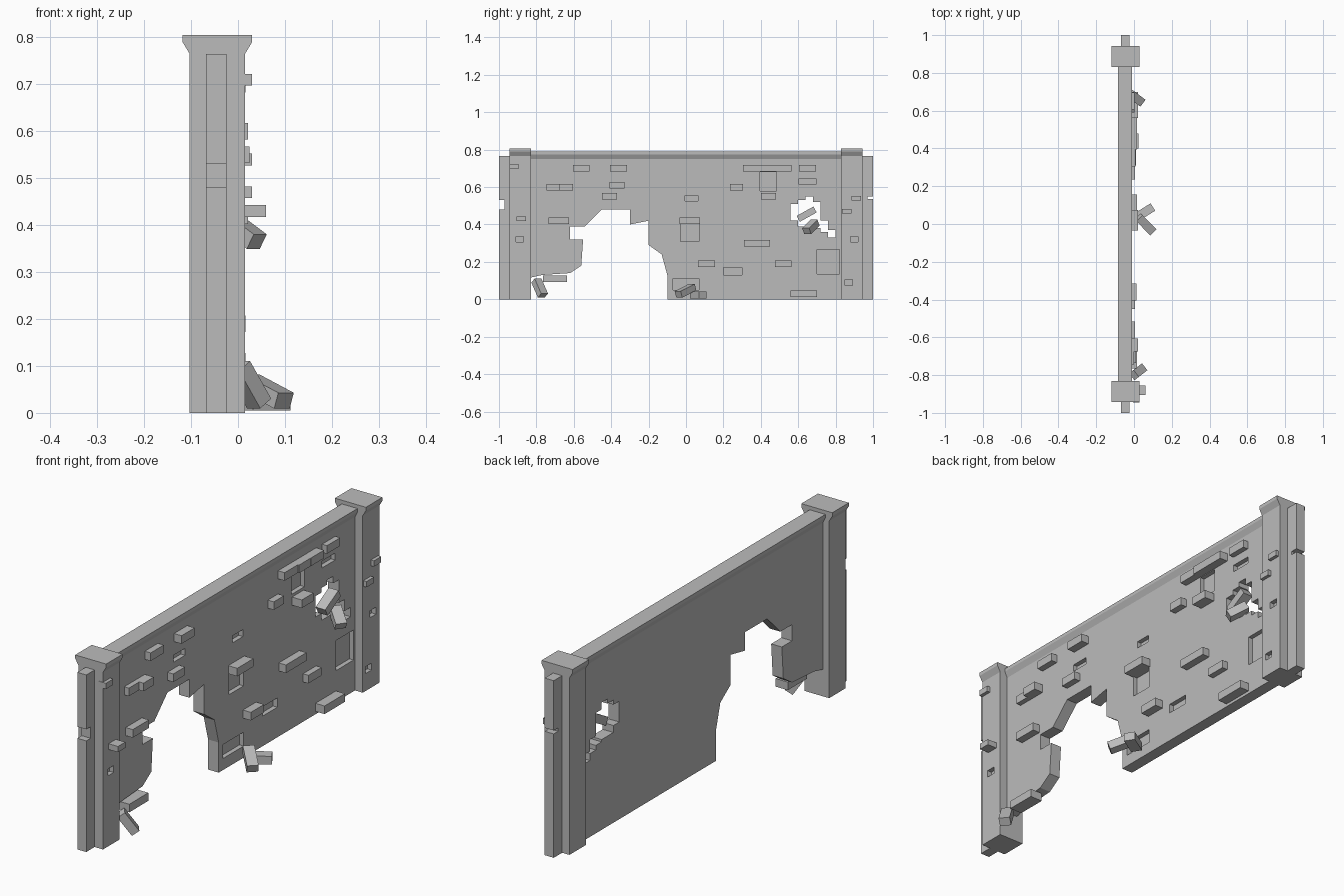
import bpy, bmesh, random
from mathutils import Vector

random.seed(3)
default_cube = bpy.data.objects.get("Cube")
if default_cube:
    bpy.data.objects.remove(default_cube, do_unlink=True)

stone = bpy.data.materials.new("grey stone")
stone.use_nodes = True
grey = (0.5, 0.5, 0.5, 1)
stone.diffuse_color = grey
stone.node_tree.nodes["Principled BSDF"].inputs["Base Color"].default_value = grey


def add_prism(bm, outline, axis, start, end):
    """Extrude a flat outline along x (outline in y, z) or along y (outline in x, z)."""
    along_x = axis == "x"
    verts = [bm.verts.new((start, a, b) if along_x else (a, start, b)) for a, b in outline]
    face = bm.faces.new(verts)
    extruded = bmesh.ops.extrude_face_region(bm, geom=[face])["geom"]
    moved = [item for item in extruded if isinstance(item, bmesh.types.BMVert)]
    offset = Vector((end - start, 0, 0)) if along_x else Vector((0, end - start, 0))
    bmesh.ops.translate(bm, vec=offset, verts=moved)


def add_block(bm, back, front, y, z, width, height):
    """Box between two x positions, centred on y and z."""
    left, right = y - width / 2, y + width / 2
    bottom, top = z - height / 2, z + height / 2
    outline = [(left, bottom), (right, bottom), (right, top), (left, top)]
    add_prism(bm, outline, "x", back, front)


def finish(bm, name):
    """Turn the bmesh into a stone object."""
    bmesh.ops.recalc_face_normals(bm, faces=bm.faces)
    mesh = bpy.data.meshes.new(name)
    bm.to_mesh(mesh)
    bm.free()
    mesh.materials.append(stone)
    part = bpy.data.objects.new(name, mesh)
    bpy.context.collection.objects.link(part)
    return part


def carve(part, cutter_bm):
    """Subtract the cutter from the part and discard it."""
    cutter = finish(cutter_bm, "cutter")
    cutter.hide_render = True
    modifier = part.modifiers.new("carve", "BOOLEAN")
    modifier.operation = "DIFFERENCE"
    modifier.solver = "EXACT"
    modifier.object = cutter
    bpy.context.view_layer.objects.active = part
    bpy.ops.object.modifier_apply(modifier=modifier.name)
    bpy.data.objects.remove(cutter, do_unlink=True)


def mirrored(half, centre):
    """Close a half profile by reflecting it across a vertical centre line."""
    return half + [(centre * 2 - x, z) for x, z in reversed(half)]


wall_centre = -0.0475
wall_face = -0.022
pillar_centre = -0.044
pillar_face = 0.015
socket_depth = 0.02
clear = 0.2          # cutters reach this far past the stone

# Wall with a flared coping along the top
bm = bmesh.new()
half_wall = [(wall_face, 0), (wall_face, 0.75), (-0.01, 0.775), (-0.01, 0.789)]
add_prism(bm, mirrored(half_wall, wall_centre), "y", -0.84, 0.84)
wall = finish(bm, "wall")

# Collapsed archway
bm = bmesh.new()
archway = [(-0.9, -0.1), (-0.9, 0.1), (-0.77, 0.13), (-0.62, 0.14), (-0.56, 0.18),
           (-0.55, 0.32), (-0.62, 0.32), (-0.62, 0.39), (-0.54, 0.39), (-0.5, 0.43),
           (-0.45, 0.48), (-0.3, 0.48), (-0.3, 0.4), (-0.2, 0.42), (-0.2, 0.29),
           (-0.13, 0.24), (-0.1, 0.13), (-0.1, -0.1)]
add_prism(bm, archway, "x", -clear, clear)

# Ragged hole, stepped in even columns with a bottom and a top each
columns = [(0.42, 0.51), (0.39, 0.53), (0.39, 0.55), (0.38, 0.52), (0.36, 0.42), (0.33, 0.37)]
hole_floor, hole_roof = [], []
for i, (bottom, top) in enumerate(columns):
    left = 0.56 + i * 0.04
    right = left + 0.04
    hole_floor += [(left, bottom), (right, bottom)]
    hole_roof += [(left, top), (right, top)]
add_prism(bm, hole_floor + hole_roof[::-1], "x", -clear, clear)

# Sockets of missing bricks: y, z, width, height
for socket in [(-0.37, 0.61, 0.08, 0.03), (0.03, 0.54, 0.07, 0.03), (0.02, 0.36, 0.1, 0.1),
               (0.25, 0.15, 0.1, 0.04), (0.44, 0.63, 0.09, 0.1), (0.65, 0.63, 0.09, 0.03),
               (0.76, 0.2, 0.12, 0.13), (0, 0.08, 0.14, 0.06)]:
    add_block(bm, wall_face - socket_depth, clear, *socket)
carve(wall, bm)

# Bricks standing proud of the wall, by course: height, brick width, positions
bm = bmesh.new()
for z, width, places in [(0.7, 0.09, (-0.56, -0.36, 0.35, 0.44, 0.52, 0.65)),
                         (0.6, 0.07, (-0.71, -0.64, 0.27)),
                         (0.55, 0.08, (-0.41, 0.44)),
                         (0.42, 0.11, (-0.68, 0.02)),
                         (0.3, 0.14, (0.38,)),
                         (0.19, 0.09, (0.11, 0.52)),
                         (0.11, 0.13, (-0.7,)),
                         (0.03, 0.14, (0.63,))]:
    for y in places:
        front = random.uniform(0, 0.025)
        add_block(bm, wall_face - socket_depth, front, y, z, width, 0.035)
finish(bm, "wall_bricks")

# Pillars: shaft with a flared head, chipped sockets, and a notched strip on the outer end
half_shaft = [(pillar_face, 0), (pillar_face, 0.765), (0.03, 0.79), (0.03, 0.805)]
shaft = mirrored(half_shaft, pillar_centre)
# Sockets hold y, z; bricks hold y, z, outer x; the notch holds bottom, top
ends = [("front", -1, [(-0.89, 0.32)], [(-0.92, 0.71, 0.03), (-0.88, 0.43, 0.06)], (0.48, 0.53)),
        ("rear", 1, [(0.9, 0.32), (0.87, 0.09)], [(0.86, 0.47, 0.03), (0.91, 0.54, 0.03)],
         (0.535, 0.55))]
for end, side, sockets, bricks, (low, high) in ends:
    bm = bmesh.new()
    add_prism(bm, shaft, "y", side * 0.83, side * 0.943)
    pillar = finish(bm, end + "_pillar")

    bm = bmesh.new()
    for y, z in sockets:
        add_block(bm, pillar_face - socket_depth, clear, y, z, 0.04, 0.03)
    carve(pillar, bm)

    bm = bmesh.new()
    for y, z, front in bricks:
        add_block(bm, pillar_face - socket_depth, front, y, z, 0.05, 0.025)
    finish(bm, end + "_pillar_bricks")

    inner, outer, notch = side * 0.94, side, side * 0.97
    strip = [(inner, 0), (outer, 0), (outer, low), (notch, low), (notch, high),
             (outer, high), (outer, 0.765), (inner, 0.765)]
    bm = bmesh.new()
    add_prism(bm, strip, "x", -0.068, -0.025)
    finish(bm, end + "_end_strip")

# Loose bricks, each laid along a line from one end to the other
loose_bricks = {
    "leaning_brick": ((0, -0.8, 0.1), (0.045, -0.765, 0.02)),
    "tilted_fallen_brick": ((0.025, 0.035, 0.065), (0.098, -0.04, 0.026)),
    "flat_fallen_brick": ((0.02, 0.04, 0.023), (0.1, 0.09, 0.023)),
    "upper_hole_brick": ((-0.02, 0.6, 0.43), (-0.02, 0.69, 0.48)),
    "lower_hole_brick": ((-0.02, 0.69, 0.41), (0.04, 0.645, 0.365)),
}
for name, ends_of_line in loose_bricks.items():
    start, end = map(Vector, ends_of_line)
    bm = bmesh.new()
    bmesh.ops.create_cube(bm, size=1)
    bmesh.ops.scale(bm, vec=(0.046, 0.036, (end - start).length), verts=bm.verts)
    brick = finish(bm, name)
    brick.rotation_mode = "QUATERNION"
    brick.rotation_quaternion = (end - start).to_track_quat("Z", "Y")
    brick.location = (start + end) / 2
